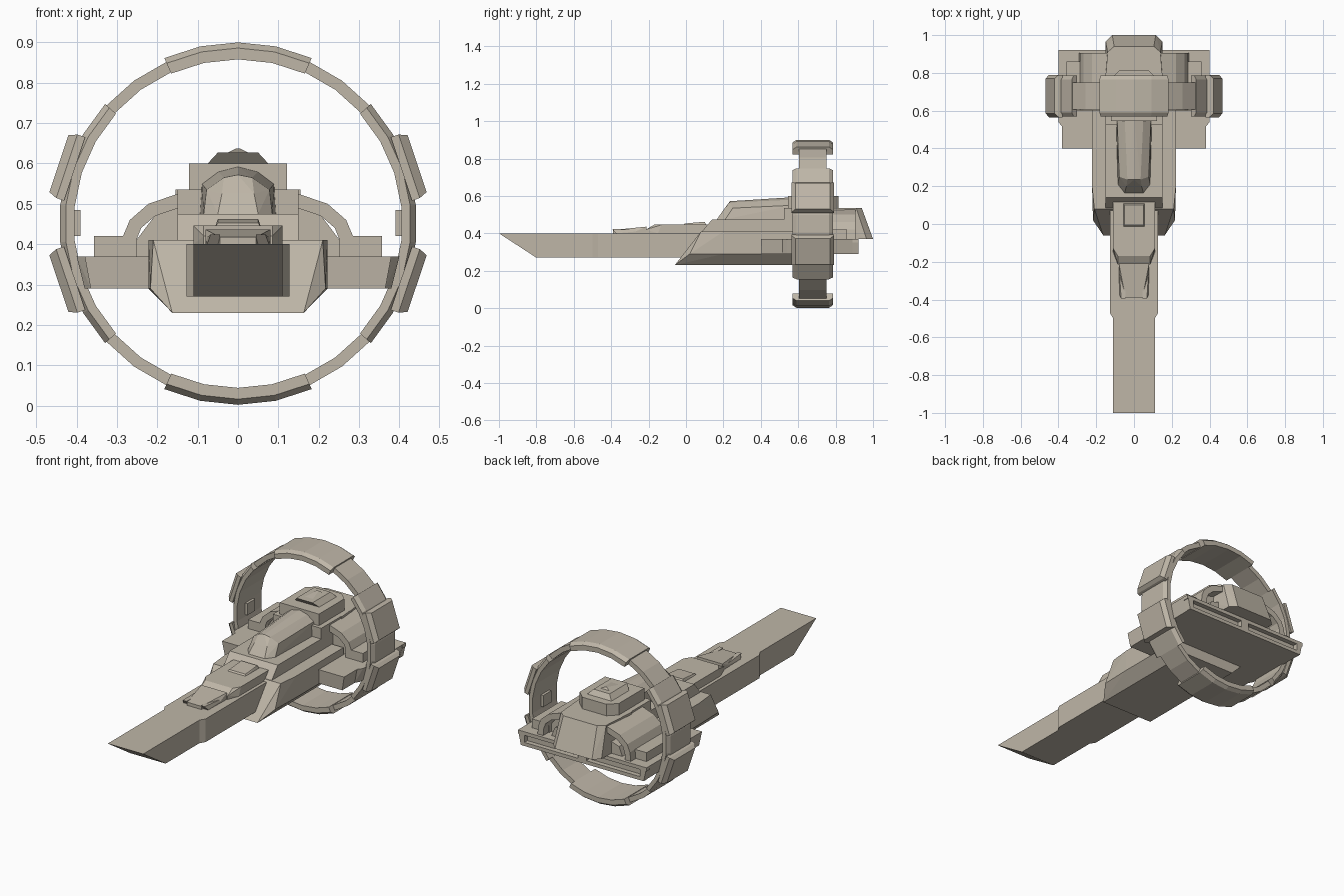
import bpy, bmesh, math

mat = bpy.data.materials.new("warm_grey_hull")
mat.diffuse_color = (0.52, 0.47, 0.39, 1)


def finish(name, bm):
    bmesh.ops.recalc_face_normals(bm, faces=bm.faces)
    me = bpy.data.meshes.new(name)
    bm.to_mesh(me)
    bm.free()
    me.materials.append(mat)
    ob = bpy.data.objects.new(name, me)
    bpy.context.collection.objects.link(ob)
    return ob


def solid(name, pts, sym=True):
    """Convex solid around points; sym mirrors the points across x."""
    if sym:
        pts = list(pts) + [(-x, y, z) for x, y, z in pts]
    bm = bmesh.new()
    for p in pts:
        bm.verts.new(p)
    bmesh.ops.remove_doubles(bm, verts=bm.verts, dist=1e-5)
    res = bmesh.ops.convex_hull(bm, input=bm.verts)
    junk = [v for v in bm.verts if not v.link_faces]
    bmesh.ops.delete(bm, geom=junk, context='VERTS')
    bmesh.ops.dissolve_limit(bm, angle_limit=0.01, verts=bm.verts, edges=bm.edges)
    return finish(name, bm)


def box(name, x0, x1, y0, y1, z0, z1):
    return solid(name, [(x, y, z) for x in (x0, x1) for y in (y0, y1) for z in (z0, z1)], False)


def pair(name, pts):
    """One convex solid on each side."""
    for s, side in ((1, "right"), (-1, "left")):
        solid(f"{name}_{side}", [(s * x, y, z) for x, y, z in pts], False)


def box_pair(name, x0, x1, y0, y1, z0, z1):
    pair(name, [(x, y, z) for x in (x0, x1) for y in (y0, y1) for z in (z0, z1)])


CZ = 0.451


def polar(r, deg, y):
    a = math.radians(deg)
    return (r * math.sin(a), y, CZ + r * math.cos(a))


def arc(name, a0, a1, profile, step=12):
    """Sweep an (r, y) profile round the ring centre; angles from the top."""
    bm = bmesh.new()
    n = round((a1 - a0) / step)
    closed = a1 - a0 == 360
    rows = [[bm.verts.new(polar(r, a0 + i * step, y)) for r, y in profile]
            for i in range(n if closed else n + 1)]
    k = len(profile)
    for i in range(n):
        A, B = rows[i], rows[(i + 1) % len(rows)]
        for j in range(k):
            bm.faces.new((A[j], A[(j + 1) % k], B[(j + 1) % k], B[j]))
    if not closed:
        bm.faces.new(rows[0])
        bm.faces.new(rows[-1])
    return finish(name, bm)


# Ring: narrow band with wide collars at top, bottom and sides
arc("ring_band", 0, 360, [(0.41, 0.605), (0.438, 0.605), (0.438, 0.75), (0.41, 0.75)])
wide = [(0.407, 0.57), (0.435, 0.57), (0.449, 0.59), (0.449, 0.765),
        (0.435, 0.785), (0.407, 0.785)]
for label, a in (("top", -24), ("bottom", 156)):
    arc(f"ring_collar_{label}", a, a + 48, wide)
side = [(r - 0.006 if r > 0.41 else r, y) for r, y in wide]
for label, a in (("right", 48), ("left", 228)):
    arc(f"ring_collar_{label}", a, a + 84, side)

# Chamfered armour plates and small inner boxes on the ring
for i, mid in enumerate((71.5, 108.5, 251.5, 288.5)):
    solid(f"ring_plate_{i}",
          [polar(0.435, mid + d, y) for d in (-11, 11) for y in (0.565, 0.79)] +
          [polar(0.474, mid + d, y) for d in (-9, 9) for y in (0.585, 0.77)] +
          [polar(0.455, mid + d, y) for d in (-10.5, 10.5) for y in (0.565, 0.79)], False)
box_pair("ring_inner_box", 0.39, 0.415, 0.64, 0.71, 0.42, 0.485)

# Long undercut nose, widening toward the hull
solid("nose", [(0.11, -1, 0.4), (0.11, -0.8, 0.27), (0.11, 0.1, 0.27), (0.11, 0.1, 0.4)])
solid("nose_root", [(x, y, z) for z in (0.27, 0.4) for x, y in ((0.11, -0.5), (0.128, -0.47), (0.128, 0.15))])

# Nose deck details
solid("nose_deck_block", [(0.11, -0.15, 0.4), (0.085, -0.215, 0.4), (0.085, -0.215, 0.42),
                          (0.085, -0.17, 0.446), (0.11, -0.13, 0.446), (0.11, 0.14, 0.4),
                          (0.11, 0.14, 0.446)])
solid("nose_hatch", [(0.058, -0.02, 0.44), (0.058, 0.11, 0.44), (0.05, -0.005, 0.453), (0.05, 0.1, 0.462)])
solid("nose_ramp", [(0.045, -0.39, 0.4), (0.045, -0.39, 0.418), (0.08, -0.27, 0.41), (0.08, -0.27, 0.4),
                    (0.08, -0.21, 0.4), (0.08, -0.21, 0.436)])
pair("nose_rail", [(0.045, -0.395, 0.424), (0.068, -0.395, 0.424), (0.045, -0.375, 0.4),
                   (0.077, -0.375, 0.4), (0.045, -0.21, 0.415), (0.08, -0.21, 0.415),
                   (0.08, -0.21, 0.4), (0.045, -0.21, 0.4)])

# Main hull with sloped, chamfered front and keel
solid("main_hull", [(0.163, -0.06, 0.23), (0.193, 0.08, 0.41), (0.21, 0.08, 0.41), (0.222, 0.2, 0.41),
                    (0.217, 0.02, 0.29), (0.222, 0.2, 0.29), (0.163, 0.62, 0.23),
                    (0.222, 0.62, 0.29), (0.222, 0.62, 0.41)])
solid("upper_deck", [(0.15, 0.085, 0.41), (0.15, 0.14, 0.475), (0.15, 0.6, 0.41), (0.15, 0.6, 0.475)])

# Faceted canopy
solid("canopy", [(0.05, 0.165, 0.475), (0.085, 0.21, 0.475), (0.095, 0.57, 0.475),
                 (0.04, 0.2, 0.525), (0.035, 0.235, 0.565), (0, 0.235, 0.572),
                 (0.078, 0.25, 0.535), (0.09, 0.57, 0.55), (0.05, 0.57, 0.58), (0, 0.57, 0.593)])

# Central superstructure and rear engine block
box("shoulder_block", -0.15, 0.15, 0.525, 0.8, 0.37, 0.535)
solid("tower_block", [(x, y, z) for z in (0.475, 0.6) for x, y in
                      ((0.122, 0.545), (0.122, 0.77), (0.075, 0.815))])
solid("tower_cap", [(0.05, 0.59, 0.627), (0.075, 0.615, 0.6), (0.075, 0.77, 0.6), (0.05, 0.75, 0.627)])
solid("tower_wedge", [(0.025, 0.63, 0.627), (0.025, 0.72, 0.627), (0.005, 0.71, 0.637)])
solid("rear_engine", [(0.155, 0.7, 0.37), (0.155, 0.7, 0.535), (0.15, 0.965, 0.37), (0.115, 1.0, 0.37),
                      (0.14, 0.91, 0.535), (0.105, 0.94, 0.535)])

# Curved side housings, hollow with a core box
outer = [(0.29, 0.37), (0.285, 0.42), (0.268, 0.46), (0.222, 0.5), (0.14, 0.528)]
inner = [(0.255, 0.37), (0.252, 0.41), (0.24, 0.44), (0.205, 0.47), (0.14, 0.492)]
for s, label in ((1, "right"), (-1, "left")):
    bm = bmesh.new()
    loop = outer + inner[::-1]
    rows = [[bm.verts.new((s * x, y, z)) for x, z in loop] for y in (0.6, 0.905)]
    k = len(loop)
    for j in range(k):
        bm.faces.new((rows[0][j], rows[0][(j + 1) % k], rows[1][(j + 1) % k], rows[1][j]))
    for row in rows:
        for i in range(4):
            bm.faces.new((row[i], row[i + 1], row[k - 2 - i], row[k - 1 - i]))
    finish(f"side_housing_{label}", bm)
pair("housing_core", [(x, y, z) for y in (0.63, 0.84) for x, z in
                      ((0.14, 0.37), (0.26, 0.37), (0.252, 0.41), (0.205, 0.472), (0.14, 0.494))])
pair("housing_vent", [(x, y, z) for y in (0.8, 0.88) for x, z in
                      ((0.14, 0.37), (0.22, 0.37), (0.2, 0.42), (0.14, 0.44))])

# Wing slab with outer pods
pair("wing_front", [(0, 0.4, 0.37), (0.38, 0.4, 0.37), (0.38, 0.53, 0.37), (0.365, 0.405, 0.29),
                    (0.365, 0.53, 0.29), (0, 0.405, 0.29), (0, 0.53, 0.37), (0, 0.53, 0.29)])
solid("wing_main", [(0.38, 0.515, 0.37), (0.4, 0.54, 0.37), (0.4, 0.895, 0.37),
                    (0.365, 0.515, 0.29), (0.38, 0.54, 0.29), (0.38, 0.895, 0.29)])
box_pair("wing_pod", 0.25, 0.357, 0.6, 0.86, 0.365, 0.42)

# Rear frame leaving two long exhaust slots
box("rear_lip_top", -0.4, 0.4, 0.89, 0.922, 0.35, 0.37)
box("rear_lip_bottom", -0.382, 0.382, 0.89, 0.922, 0.29, 0.31)
box("rear_post", -0.025, 0.025, 0.89, 0.922, 0.3, 0.36)
pair("rear_end", [(x, y, z) for y in (0.89, 0.922) for x, z in
                  ((0.36, 0.29), (0.382, 0.29), (0.4, 0.37), (0.36, 0.37))])
